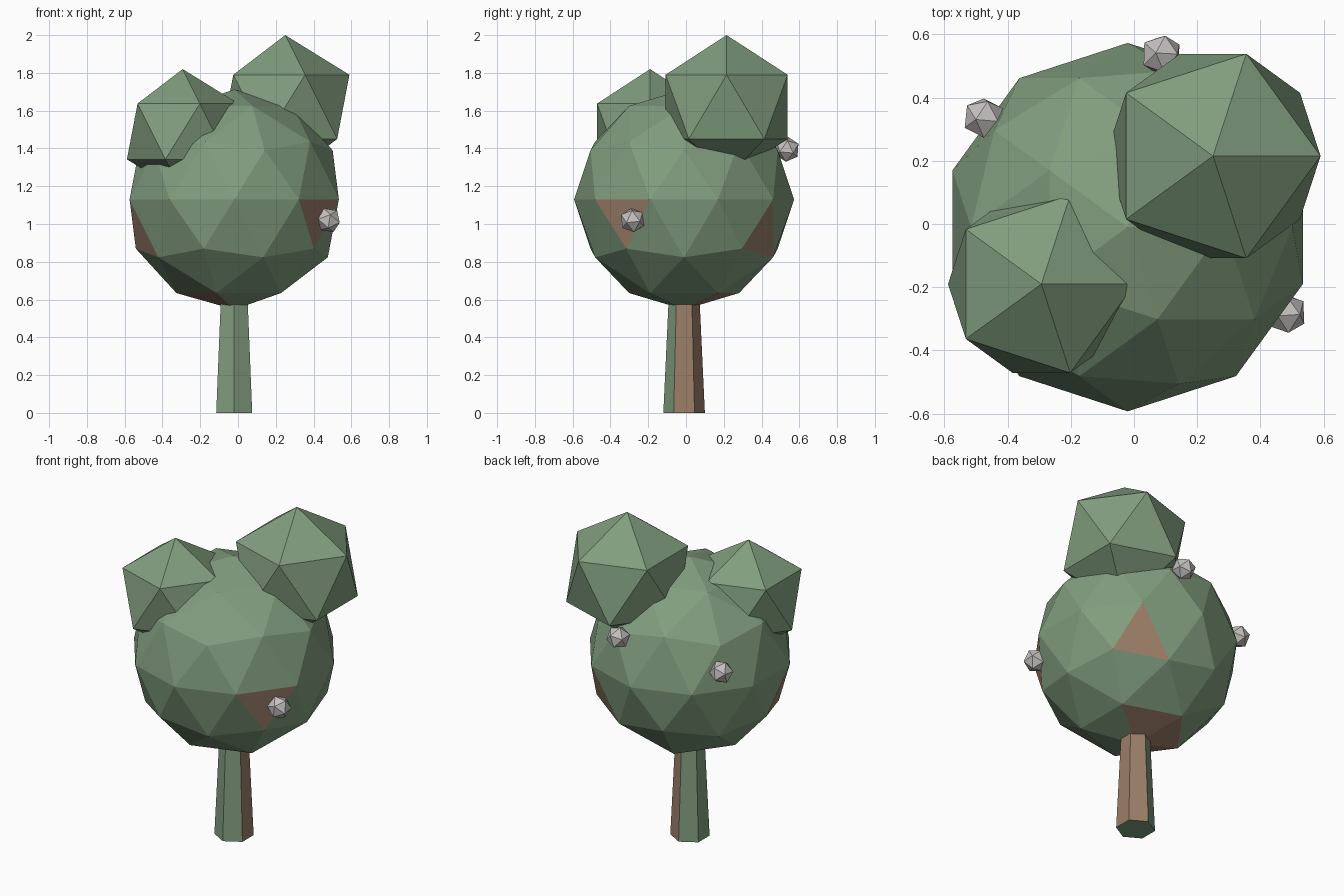
import bpy
from math import cos, sin, radians
from mathutils import Vector

cube = bpy.data.objects.get("Cube")
if cube:
    bpy.data.objects.remove(cube, do_unlink=True)


def material(name, rgb):
    mat = bpy.data.materials.new(name)
    mat.use_nodes = True
    mat.diffuse_color = (*rgb, 1)
    mat.node_tree.nodes["Principled BSDF"].inputs["Base Color"].default_value = (*rgb, 1)
    return mat


green = material("leaf_green", (0.22, 0.34, 0.21))
brown = material("bark_brown", (0.33, 0.21, 0.14))
grey = material("berry_grey", (0.55, 0.53, 0.51))


def finish(name, *mats):
    obj = bpy.context.object
    obj.name = name
    for mat in mats:
        obj.data.materials.append(mat)
    return obj


def ball(name, centre, radius, level, *mats):
    bpy.ops.mesh.primitive_ico_sphere_add(subdivisions=level, radius=radius, location=centre)
    return finish(name, *mats)


def azimuth(degrees):
    return Vector((cos(radians(degrees)), sin(radians(degrees)), 0))


# Tapered six-sided trunk, bark showing on two of its sides
bpy.ops.mesh.primitive_cone_add(vertices=6, radius1=0.11, radius2=0.08, depth=0.64,
                                location=(-0.02, -0.01, 0.32))
trunk = finish("trunk", green, brown)
for face in trunk.data.polygons:
    if abs(face.normal.z) < 0.5 and face.normal.dot(azimuth(30)) > 0.7:
        face.material_index = 1

# Faceted main crown
RADIUS = 0.5825
crown = ball("crown", (-0.02, -0.01, 1.13), RADIUS, 2, green, brown)

# Bare patches: the crown face nearest to each direction (azimuth, height)
patches = [(-36, -0.16), (51, -0.35), (195, -0.35), (72, -0.95), (144, -0.95), (216, -0.95)]
for angle, height in patches:
    aim = azimuth(angle) * (1 - height ** 2) ** 0.5 + Vector((0, 0, height))
    best = max(crown.data.polygons, key=lambda f: f.center.normalized().dot(aim))
    best.material_index = 1

# Two smaller leaf clumps on top
ball("large_leaf_clump", (0.25, 0.215, 1.62), 0.38, 1, green)
ball("small_leaf_clump", (-0.293, -0.19, 1.49), 0.33, 1, green)

# Berries sitting on the crown, poles pointing outward
berries = {"right_berry": (0.48, -0.283, 1.02),
           "left_berry": (-0.475, 0.335, 1.255),
           "back_berry": (0.087, 0.535, 1.395)}
for name, centre in berries.items():
    berry = ball(name, centre, 0.068, 1, grey)
    outward = Vector(centre) - crown.location
    berry.rotation_euler = outward.to_track_quat("Z", "Y").to_euler()
